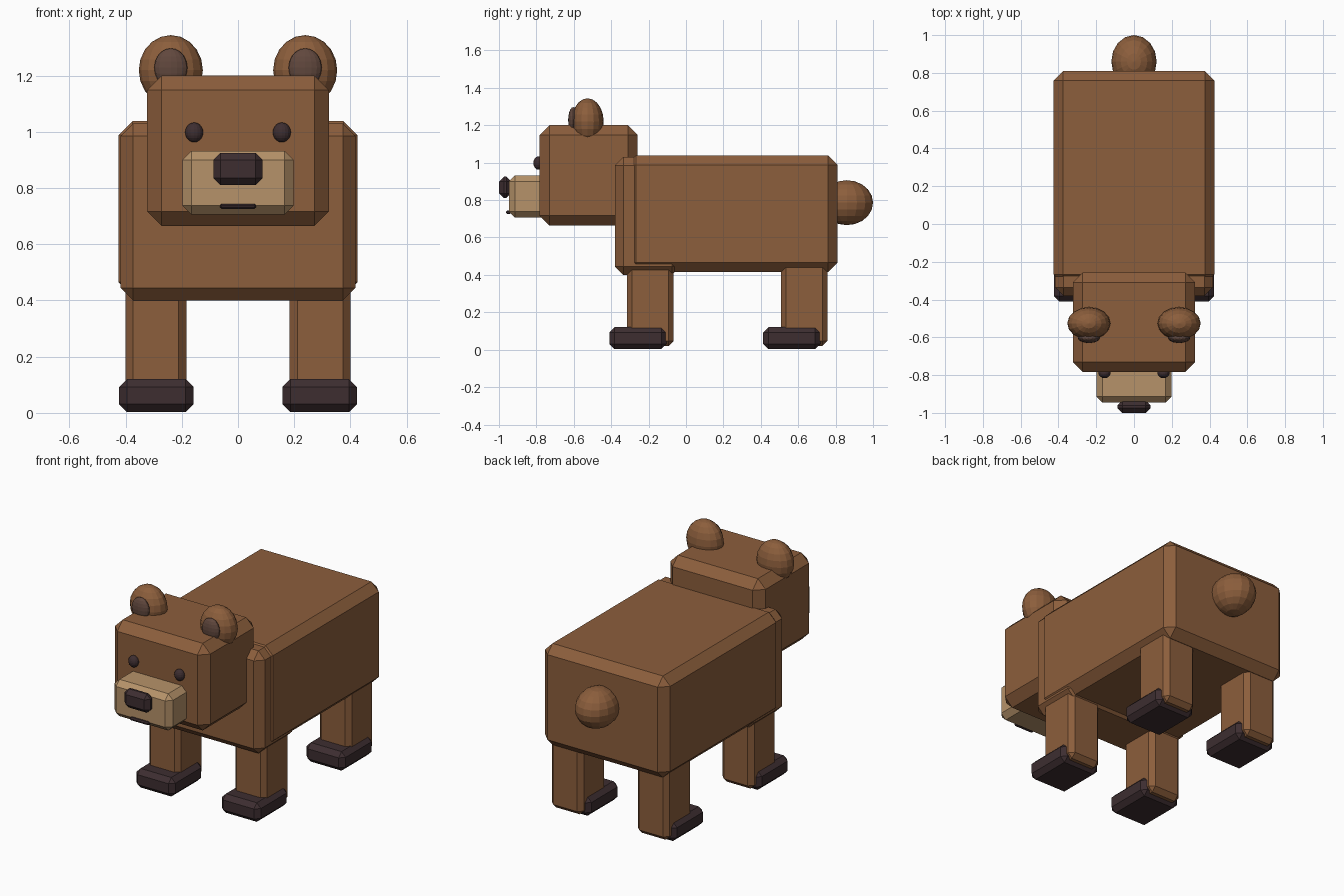
import bpy
import bmesh
from mathutils import Matrix, Vector

if "Cube" in bpy.data.objects:
    bpy.data.objects.remove(bpy.data.objects["Cube"])


def material(name, rgb):
    m = bpy.data.materials.new(name)
    m.diffuse_color = (*rgb, 1)
    m.use_nodes = True
    m.node_tree.nodes["Principled BSDF"].inputs["Base Color"].default_value = m.diffuse_color
    return m


BROWN = material("brown_fur", (0.262, 0.112, 0.045))
TAN = material("tan_muzzle", (0.470, 0.290, 0.143))
DARK = material("dark_paw", (0.047, 0.027, 0.030))
INNER = material("inner_ear", (0.119, 0.064, 0.047))


def add_object(name, bm, mat):
    mesh = bpy.data.meshes.new(name)
    bm.to_mesh(mesh)
    bm.free()
    mesh.materials.append(mat)
    obj = bpy.data.objects.new(name, mesh)
    bpy.context.collection.objects.link(obj)
    return obj


def block(name, x, y, z, bevel, mat):
    """Chamfered box given by its (min, max) range on each axis."""
    bm = bmesh.new()
    bmesh.ops.create_cube(bm, size=1)
    for v in bm.verts:
        v.co = Vector([(r[0] + r[1]) / 2 + c * (r[1] - r[0])
                       for r, c in zip((x, y, z), v.co)])
    bmesh.ops.bevel(bm, geom=bm.edges[:], offset=bevel, segments=1,
                    profile=0.5, affect='EDGES')
    return add_object(name, bm, mat)


def ball(name, centre, radii, mat, segments=16, rings=10):
    """Faceted ellipsoid."""
    bm = bmesh.new()
    bmesh.ops.create_uvsphere(bm, u_segments=segments, v_segments=rings, radius=1)
    bm.transform(Matrix.Translation(centre) @ Matrix.Diagonal((*radii, 1)))
    return add_object(name, bm, mat)


# Torso and tail
block("body", (-0.425, 0.425), (-0.318, 0.81), (0.415, 1.038), 0.05, BROWN)
block("chest", (-0.418, 0.418), (-0.38, -0.03), (0.40, 1.03), 0.045, BROWN)
ball("tail", (0, 0.86, 0.786), (0.12, 0.14, 0.12), BROWN)

# Head and face
block("head", (-0.324, 0.324), (-0.783, -0.258), (0.665, 1.2), 0.052, BROWN)
block("muzzle", (-0.198, 0.198), (-0.946, -0.70), (0.706, 0.932), 0.032, TAN)
block("nose", (-0.088, 0.088), (-1.0, -0.935), (0.81, 0.925), 0.026, DARK)
block("mouth", (-0.064, 0.064), (-0.963, -0.935), (0.726, 0.744), 0.006, DARK)

# Paired parts
for side, s in (("left", 1), ("right", -1)):
    ball(side + "_ear", (s * 0.239, -0.526, 1.219), (0.114, 0.086, 0.125), BROWN)
    ball(side + "_inner_ear", (s * 0.239, -0.603, 1.228), (0.059, 0.027, 0.069), INNER)
    ball(side + "_eye", (s * 0.156, -0.79, 0.998), (0.032, 0.026, 0.035), DARK)
    for end, y in (("front", 0), ("back", 0.823)):
        leg_x = sorted((s * 0.184, s * 0.40))
        paw_x = sorted((s * 0.158, s * 0.423))
        block(f"{side}_{end}_leg", leg_x, (y - 0.316, y - 0.066), (0.02, 0.5), 0.027, BROWN)
        block(f"{side}_{end}_paw", paw_x, (y - 0.41, y - 0.104), (0.003, 0.12), 0.028, DARK)
